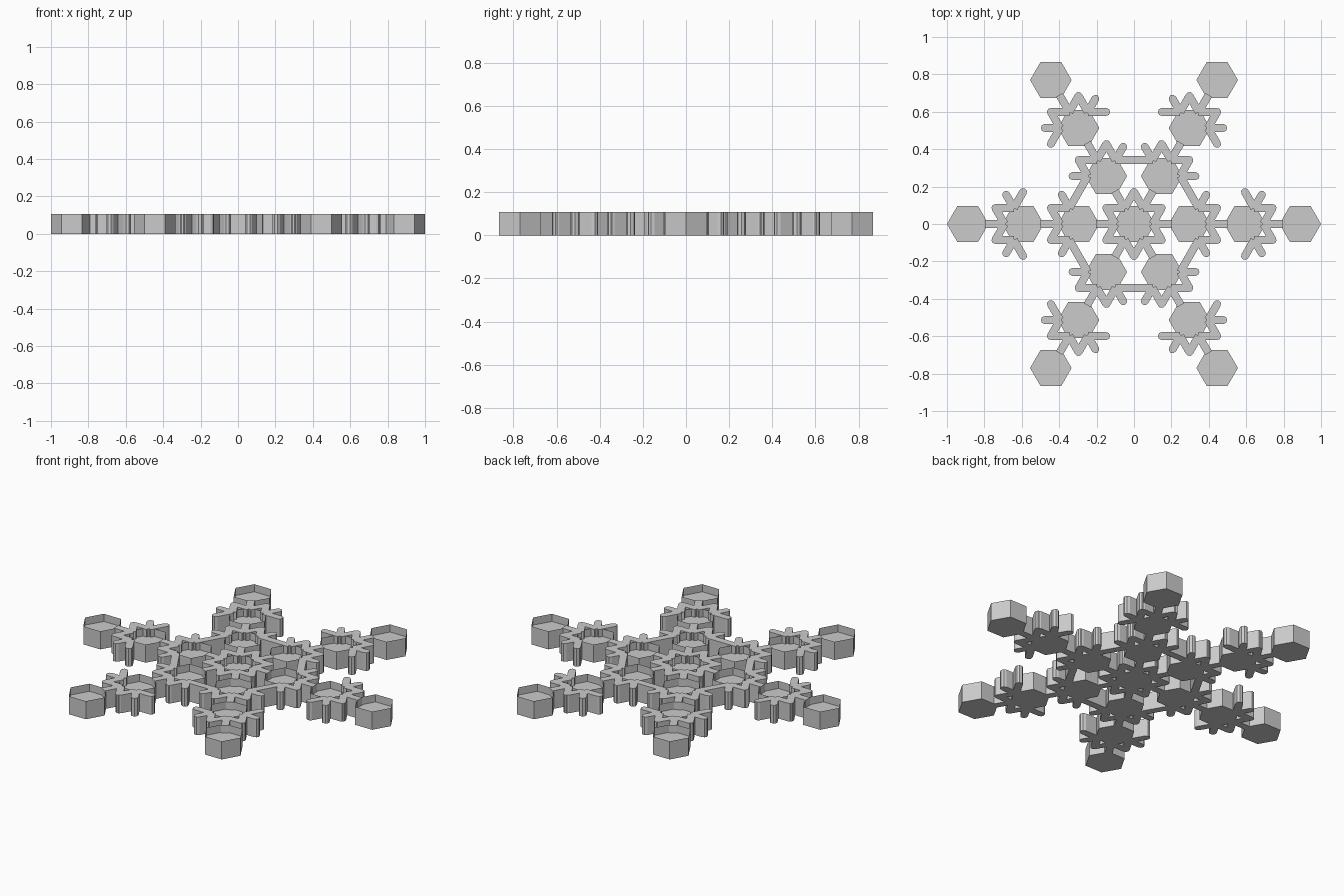
import bpy, bmesh
from math import cos, sin, pi, radians
from mathutils import Vector

if "Cube" in bpy.data.objects:
    bpy.data.objects.remove(bpy.data.objects["Cube"], do_unlink=True)

HEIGHT = 0.107
POCKET = 0.045        # depth of the hexagonal recess
HUB_R = 0.111         # outer hexagon corner radius
POCKET_R = 0.08       # recess corner radius
HALF_W = 0.021        # half the bar width
HUBS = (0.296, 0.593, 0.889)
STEP = 0.0988         # side branches start here and have this length
SUB_ARM = 0.181

grey = bpy.data.materials.new("pale_grey")
grey.use_nodes = True
color = (0.6, 0.6, 0.6, 1)
grey.diffuse_color = color
grey.node_tree.nodes["Principled BSDF"].inputs["Base Color"].default_value = color


def direction(degrees):
    return Vector((cos(radians(degrees)), sin(radians(degrees))))


def prism(bm, outline):
    """Upright prism over a counter-clockwise outline."""
    low = [bm.verts.new((p.x, p.y, 0)) for p in outline]
    top = [bm.verts.new((p.x, p.y, HEIGHT)) for p in outline]
    bm.faces.new(low[::-1])
    cap = bm.faces.new(top)
    for i in range(len(low)):
        j = (i + 1) % len(low)
        bm.faces.new((low[i], low[j], top[j], top[i]))
    return cap


def hub(bm, x):
    """Hexagonal block with a hexagonal recess in its top."""
    centre = Vector((x, 0, 0))
    cap = prism(bm, [centre.xy + HUB_R * direction(60 * k) for k in range(6)])
    bmesh.ops.inset_region(bm, faces=[cap], thickness=(HUB_R - POCKET_R) * cos(pi / 6))
    rim = list(cap.verts)
    floor = bmesh.ops.extrude_discrete_faces(bm, faces=[cap])["faces"][0]
    for v in floor.verts:
        v.co.z -= POCKET


def bar(bm, start, angle, length, rounded=True):
    """Straight bar with a flat start and an optionally rounded end."""
    d = direction(angle)
    n = Vector((-d.y, d.x))
    end = start + d * length
    outline = [start + n * HALF_W, start - n * HALF_W]
    if rounded:
        for k in range(5):
            a = -pi / 2 + pi * k / 4
            outline.append(end + HALF_W * (d * cos(a) + n * sin(a)))
    else:
        outline += [end - n * HALF_W, end + n * HALF_W]
    prism(bm, outline)


def finish(bm, name):
    bmesh.ops.recalc_face_normals(bm, faces=bm.faces)
    mesh = bpy.data.meshes.new(name)
    bm.to_mesh(mesh)
    bm.free()
    mesh.materials.append(grey)
    return mesh


def place(mesh, name, angle=0):
    ob = bpy.data.objects.new(name, mesh)
    ob.rotation_euler.z = radians(angle)
    bpy.context.collection.objects.link(ob)


def twigs(bm, hub_x, angle):
    """Pair of short side twigs on the spoke that leaves a hub at an angle."""
    root = Vector((hub_x, 0)) + direction(angle) * STEP
    for side in (-60, 60):
        bar(bm, root, angle + side, STEP)


# Central hub
bm = bmesh.new()
hub(bm, 0)
place(finish(bm, "center_hub"), "center_hub")

# Three hubs along one arm
bm = bmesh.new()
for x in HUBS:
    hub(bm, x)
hub_mesh = finish(bm, "arm_hubs")

# Spoke pieces between the hubs
bm = bmesh.new()
edge = 0.092
for a, b in zip((0,) + HUBS, HUBS):
    bar(bm, Vector((a + edge, 0)), 0, b - a - 2 * edge, rounded=False)
spoke_mesh = finish(bm, "arm_spoke")

# Forked branches around the centre and the two inner hubs
bm = bmesh.new()
twigs(bm, 0, 0)
for x in HUBS[:2]:
    for angle in (-60, 0, 60):
        twigs(bm, x, angle)
        if angle:
            bar(bm, Vector((x, 0)) + direction(angle) * edge, angle, SUB_ARM - edge)
branch_mesh = finish(bm, "arm_branches")

# Six arms
for i in range(6):
    for mesh in (hub_mesh, spoke_mesh, branch_mesh):
        place(mesh, f"{mesh.name}_{i + 1}", 60 * i)
